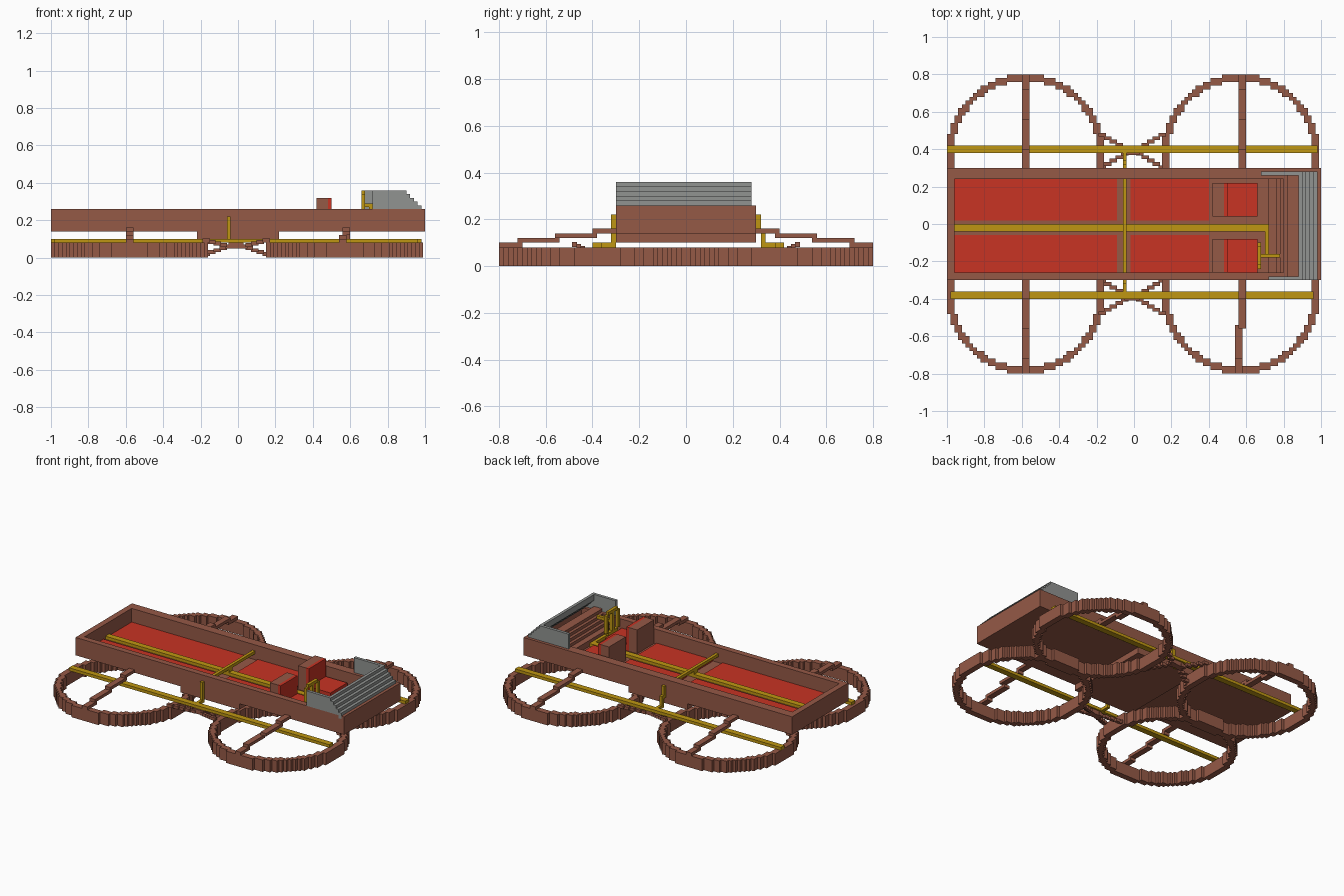
import bpy, bmesh, math

cube = bpy.data.objects.get("Cube")
if cube:
    bpy.data.objects.remove(cube, do_unlink=True)


def material(name, rgb):
    m = bpy.data.materials.new(name)
    m.use_nodes = True
    m.diffuse_color = (*rgb, 1)
    bsdf = next(n for n in m.node_tree.nodes if n.type == 'BSDF_PRINCIPLED')
    bsdf.inputs["Base Color"].default_value = (*rgb, 1)
    return m


BROWN = material("brown", (0.30, 0.100, 0.062))
RED = material("red", (0.58, 0.033, 0.017))
GOLD = material("gold", (0.52, 0.305, 0.006))
GREY = material("grey", (0.285, 0.295, 0.285))


def finish(name, bm, mat):
    mesh = bpy.data.meshes.new(name)
    bm.to_mesh(mesh)
    bm.free()
    mesh.materials.append(mat)
    ob = bpy.data.objects.new(name, mesh)
    bpy.context.collection.objects.link(ob)
    return ob


def boxes(name, mat, *spans):
    """One object from boxes given as (x0, x1, y0, y1, z0, z1)."""
    bm = bmesh.new()
    for x0, x1, y0, y1, z0, z1 in spans:
        verts = bmesh.ops.create_cube(bm, size=1)["verts"]
        for v in verts:
            v.co.x = x1 if v.co.x > 0 else x0
            v.co.y = y1 if v.co.y > 0 else y0
            v.co.z = z1 if v.co.z > 0 else z0
    return finish(name, bm, mat)


def block_ring(name, cx, cy, inner, outer, height, mat):
    """Stepped ring on a 0.02 grid, extruded from its flat cells."""
    u, n = 0.02, 21
    bm = bmesh.new()
    for i in range(-n, n):
        for j in range(-n, n):
            if inner <= math.hypot(i + 0.5, j + 0.5) <= outer:
                bm.faces.new([bm.verts.new((cx + (i + a) * u, cy + (j + b) * u, 0))
                              for a, b in ((0, 0), (0, 1), (1, 1), (1, 0))])
    bmesh.ops.remove_doubles(bm, verts=bm.verts, dist=0.001)
    geom = bmesh.ops.extrude_face_region(bm, geom=bm.faces[:], use_keep_orig=True)["geom"]
    for v in geom:
        if isinstance(v, bmesh.types.BMVert):
            v.co.z = height
    bmesh.ops.recalc_face_normals(bm, faces=bm.faces)
    return finish(name, bm, mat)


# Hull tray: floor, four walls and the keel block
boxes("hull_floor", BROWN, (-0.99, 0.99, -0.29, 0.29, 0.14, 0.16))
boxes("hull_walls", BROWN,
      (-1, 1, -0.30, -0.26, 0.14, 0.26), (-1, 1, 0.24, 0.30, 0.14, 0.26),
      (-1, -0.96, -0.26, 0.24, 0.14, 0.26), (0.96, 1, -0.26, 0.24, 0.14, 0.26))
boxes("keel", BROWN, (-0.22, 0.22, -0.30, 0.30, 0.10, 0.14))

# Red floor panels
panels = [(x0, x1, y0, y1, 0.16, 0.168)
          for x0, x1 in ((-0.96, -0.09), (-0.02, 0.40))
          for y0, y1 in ((-0.26, -0.06), (0.02, 0.24))]
boxes("floor_panels", RED, *panels)

# Seats
for side, y0, y1 in (("right", -0.26, -0.08), ("left", 0.04, 0.22)):
    boxes(side + "_seat_back", BROWN, (0.42, 0.48, y0, y1, 0.16, 0.32))
    boxes(side + "_seat_cushion", RED,
          (0.48, 0.50, y0, y1, 0.16, 0.32), (0.50, 0.66, y0, y1, 0.16, 0.20))

# Stepped dashboard
steps = ((0.72, 0.76, 0.20), (0.76, 0.78, 0.22), (0.78, 0.80, 0.24),
         (0.80, 0.82, 0.26), (0.82, 0.88, 0.28))
boxes("dashboard", BROWN, *[(a, b, -0.28, 0.26, 0.16, z) for a, b, z in steps])

# Windscreen: sloped stair of slats with a side plate at each end
slats = [(0.88 + 0.02 * k, 0.90 + 0.02 * k, -0.30, 0.28,
          0.32 - 0.02 * k, 0.36 - 0.02 * k) for k in range(5)]
boxes("windscreen", GREY, *slats)
for side, x0, y0 in (("right", 0.72, -0.30), ("left", 0.68, 0.26)):
    plates = [(x0, 0.90, y0, y0 + 0.02, 0.26, 0.36)]
    plates += [(0.90 + 0.02 * k, 0.92 + 0.02 * k, y0, y0 + 0.02, 0.26, 0.34 - 0.02 * k)
               for k in range(4)]
    boxes(side + "_windscreen_side", GREY, *plates)

# Gold drive shafts
boxes("centre_shaft", GOLD, (-0.96, 0.71, -0.04, 0.0, 0.16, 0.18))
boxes("left_shaft", GOLD, (-1.0, 0.98, 0.38, 0.42, 0.08, 0.10))
boxes("right_shaft", GOLD, (-0.98, 0.96, -0.40, -0.36, 0.08, 0.10))
boxes("cross_shaft", GOLD,
      (-0.06, -0.04, -0.31, 0.31, 0.20, 0.22),
      (-0.06, -0.04, -0.04, 0.0, 0.16, 0.20),
      (-0.06, -0.04, -0.32, -0.30, 0.08, 0.22),
      (-0.06, -0.04, -0.38, -0.32, 0.08, 0.10),
      (-0.06, -0.04, 0.30, 0.32, 0.14, 0.22),
      (-0.06, -0.04, 0.32, 0.34, 0.08, 0.16),
      (-0.06, -0.04, 0.34, 0.40, 0.08, 0.10))

# Steering gear: linkage, column and a square-cornered wheel
boxes("steering_column", GOLD,
      (0.70, 0.72, -0.18, 0.0, 0.16, 0.18),
      (0.70, 0.72, -0.18, -0.16, 0.18, 0.28),
      (0.66, 0.78, -0.18, -0.16, 0.27, 0.29))
boxes("steering_wheel", GOLD,
      (0.66, 0.68, -0.22, -0.12, 0.34, 0.36), (0.66, 0.68, -0.22, -0.12, 0.20, 0.22),
      (0.66, 0.68, -0.24, -0.22, 0.22, 0.34), (0.66, 0.68, -0.12, -0.10, 0.22, 0.34),
      (0.66, 0.68, -0.18, -0.16, 0.22, 0.34))

# Four ring guards with stepped spokes climbing to the hull
spoke = ((0.70, 0.80, 0.08), (0.54, 0.72, 0.10), (0.38, 0.56, 0.12), (0.28, 0.40, 0.14))
for end, cx, sx in (("rear", -0.58, -0.58), ("nose", 0.57, 0.58)):
    for side, s in (("left", 1), ("right", -1)):
        block_ring(f"{end}_{side}_ring", cx, s * 0.38, 19.3, 21.05, 0.08, BROWN)
        parts = []
        for k, (a, b, z) in enumerate(spoke):
            x = sx - 0.02 if (end, side) == ("nose", "right") and k < 2 else sx
            parts.append((x - 0.02, x + 0.02, min(s * a, s * b), max(s * a, s * b), z, z + 0.02))
        boxes(f"{end}_{side}_spoke", BROWN, *parts)

# Stepped braces joining neighbouring rings at each shaft
for side, s in (("left", 1), ("right", -1)):
    arms = [(-0.05, 0.03, s * 0.39 - 0.02, s * 0.39 + 0.02, 0.05, 0.08)]
    for d in (-1, 1):
        for k in range(5):
            x = -0.01 + d * (0.04 + 0.03 * k)
            for e, z in ((1, 0.06 + 0.008 * k), (-1, 0.06 - 0.01 * k)):
                y = s * (0.39 + e * (0.015 + 0.018 * k))
                arms.append((x - 0.02, x + 0.02, y - 0.01, y + 0.01, z - 0.01, z + 0.01))
    boxes(side + "_ring_brace", BROWN, *arms)
